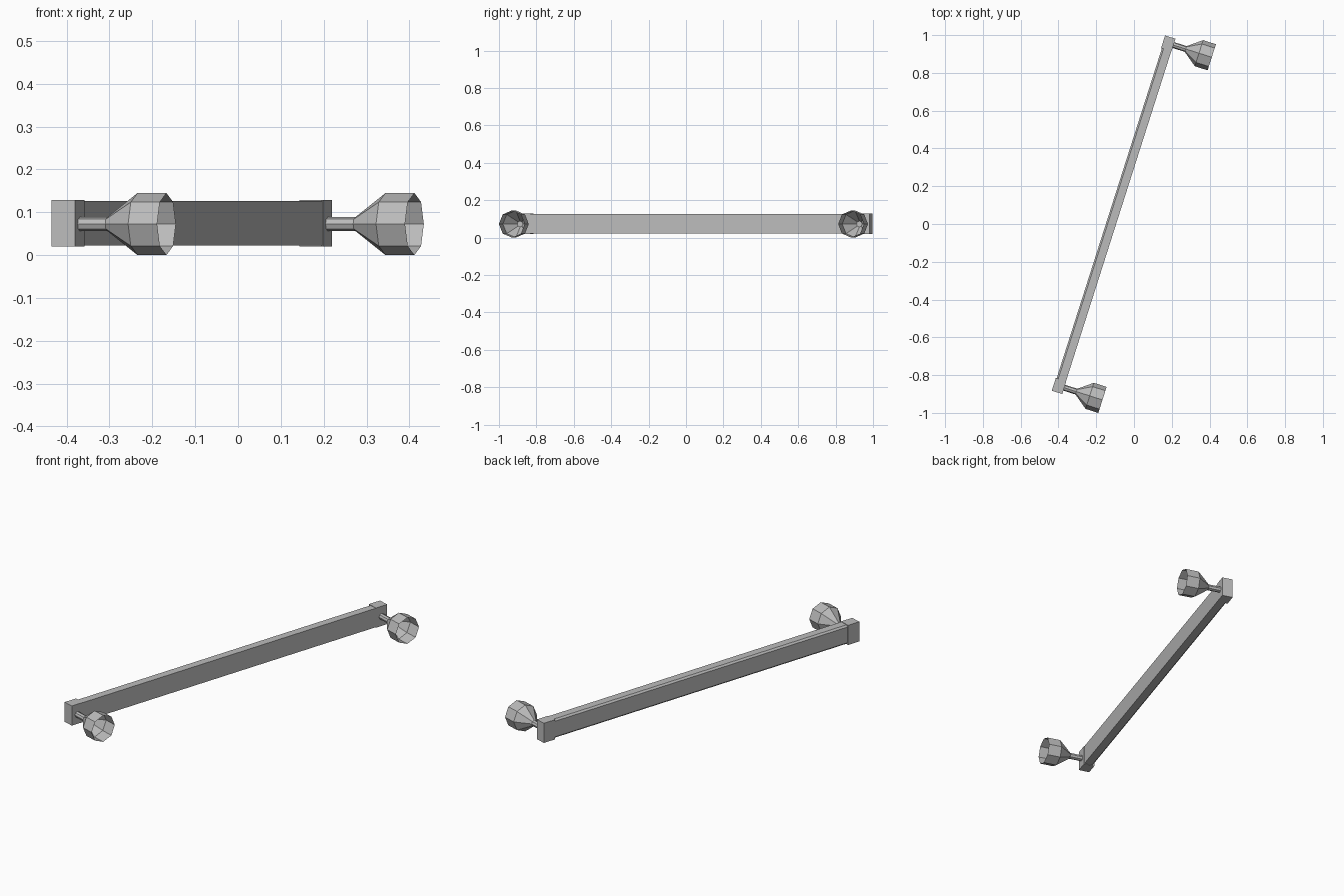
import bpy, bmesh, math
from mathutils import Matrix

old = bpy.data.objects.get("Cube")
if old:
    bpy.data.objects.remove(old, do_unlink=True)

grey = bpy.data.materials.new("warm_grey")
grey.use_nodes = True
GREY = (0.5, 0.5, 0.5, 1)
grey.diffuse_color = GREY
grey.node_tree.nodes["Principled BSDF"].inputs["Base Color"].default_value = GREY

# The whole fixture is turned about z: local x points out of the bar, local y runs along it
TURN = Matrix.Rotation(-math.atan2(0.304, 0.953), 4, "Z")
AXIS_Z = 0.0724
NEAR, FAR, BLOCK = -0.973, 1.001, 0.07


def add_part(name, bm):
    bmesh.ops.recalc_face_normals(bm, faces=bm.faces)
    mesh = bpy.data.meshes.new(name)
    bm.to_mesh(mesh)
    bm.free()
    mesh.materials.append(grey)
    mesh.transform(TURN)
    obj = bpy.data.objects.new(name, mesh)
    bpy.context.collection.objects.link(obj)


def extrude_section(name, section, y0, y1):
    """Extrude an (x, z) outline along the bar."""
    bm = bmesh.new()
    face = bm.faces.new([bm.verts.new((x, y0, z)) for x, z in section])
    grown = bmesh.ops.extrude_face_region(bm, geom=[face], use_keep_orig=True)
    moved = [g for g in grown["geom"] if isinstance(g, bmesh.types.BMVert)]
    bmesh.ops.translate(bm, verts=moved, vec=(0, y1 - y0, 0))
    add_part(name, bm)


def lamp(name, y):
    """Eight-sided stem flaring into an open cup."""
    profile = [(-0.089, 0.016), (-0.021, 0.016), (0.053, 0.0724), (0.124, 0.0724)]
    bm = bmesh.new()
    rings = []
    for x, r in profile:
        angles = [i * math.tau / 8 for i in range(8)]
        rings.append([bm.verts.new((x, y + r * math.cos(a), AXIS_Z + r * math.sin(a)))
                      for a in angles])
    for a, b in zip(rings, rings[1:]):
        for i in range(8):
            j = (i + 1) % 8
            bm.faces.new((a[i], a[j], b[j], b[i]))
    # Floor of the cup
    bm.faces.new(rings[1])
    add_part(name, bm)


# Long bar with chamfered back edges
out, back, low, high, cut = -0.090, -0.142, 0.022, 0.126, 0.009
bar = [(out, low), (out, high), (back + cut, high), (back, high - cut),
       (back, low + cut), (back + cut, low)]
extrude_section("bar", bar, NEAR + BLOCK, FAR - BLOCK)

# End blocks, each carrying a lamp
block = [(-0.0885, 0.02), (-0.0885, 0.128), (-0.1465, 0.128), (-0.1465, 0.02)]
for side, start in (("front", NEAR), ("back", FAR - BLOCK)):
    extrude_section(side + "_end_block", block, start, start + BLOCK)
    lamp(side + "_lamp", start + BLOCK / 2)
